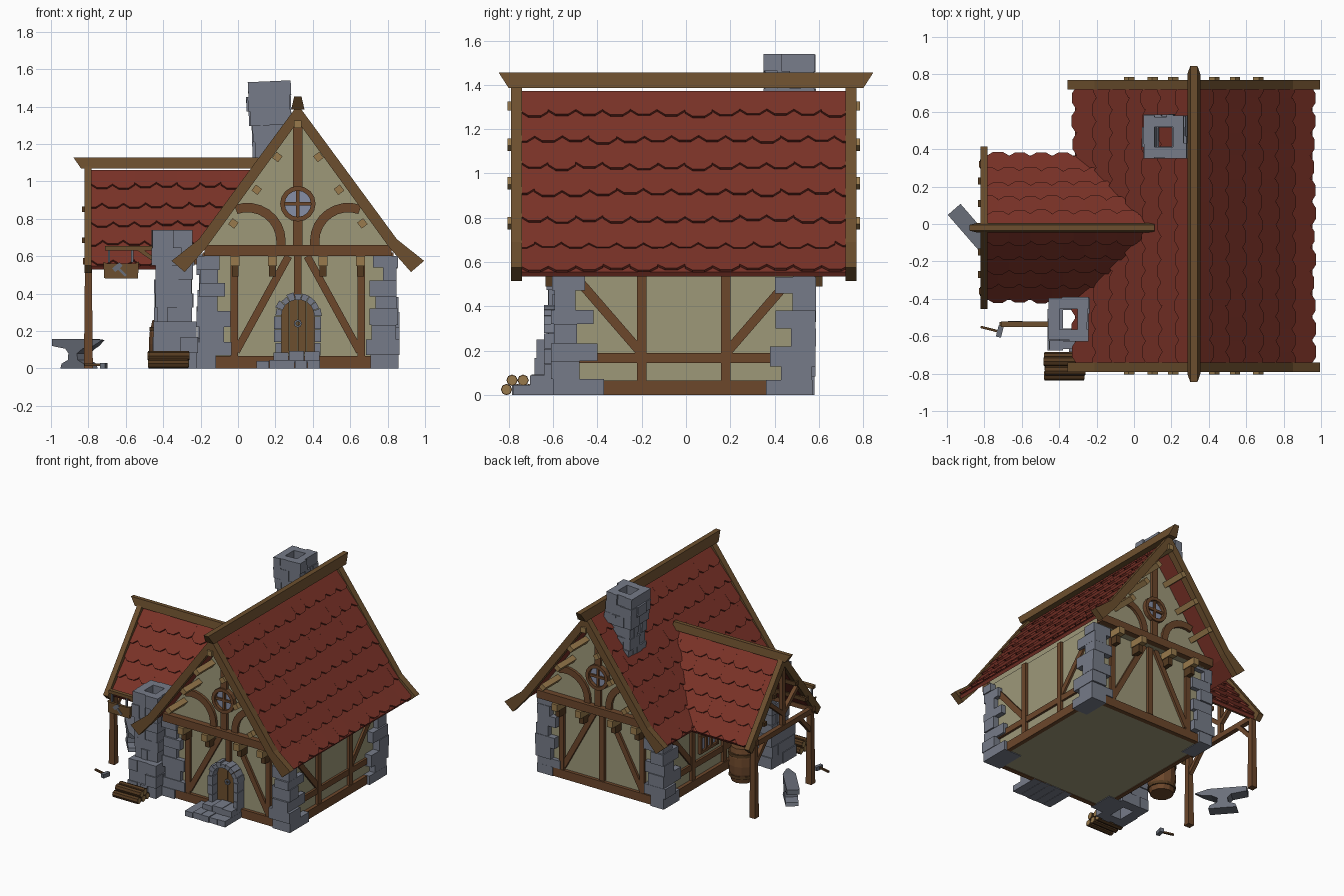
import bpy, bmesh, math, random
from mathutils import Vector, Matrix

if "Cube" in bpy.data.objects:
    bpy.data.objects.remove(bpy.data.objects["Cube"])
random.seed(4)
U = random.uniform
CX, CY = 0.32, -0.01          # centre of the main house

COLORS = dict(roof_red=(122, 50, 39), plaster=(157, 152, 121), stone=(118, 123, 136), timber=(108, 71, 43),
              oak=(108, 79, 46), light_wood=(152, 122, 76), bark=(84, 58, 32), iron=(106, 111, 122), glass=(134, 142, 166))
MATS, PARTS = {}, {}
for n, c in COLORS.items():
    MATS[n] = bpy.data.materials.new(n)
    MATS[n].diffuse_color = [((v / 255 + 0.055) / 1.055) ** 2.4 for v in c] + [1]

def part(name, mat):
    if name not in PARTS:
        PARTS[name] = (bmesh.new(), mat)
    return PARTS[name][0]

def prism(bm, pts, vec):
    a = [bm.verts.new(p) for p in pts]
    b = [bm.verts.new(Vector(p) + Vector(vec)) for p in pts]
    n = len(a)
    bm.faces.new(a[::-1]); bm.faces.new(b)
    for i in range(n):
        bm.faces.new((a[i], a[(i + 1) % n], b[(i + 1) % n], b[i]))
    return a + b

def box(bm, x0, x1, y0, y1, z0, z1):
    return prism(bm, [(x0, y0, z0), (x1, y0, z0), (x1, y1, z0), (x0, y1, z0)], (0, 0, z1 - z0))

def bar(bm, p, q, n, w, depth):
    p, q, n = Vector(p), Vector(q), Vector(n)
    s = (q - p).normalized().cross(n) * w / 2
    return prism(bm, [p + s, q + s, q - s, p - s], n * depth)

def H(d, y, z):
    return Vector((CX + d, CY + y, z))

def arc(bm, cd, cz, r0, r1, a0, a1, n, y, dy, sx=1, gap=0):
    for i in range(n):
        t0, t1 = [math.radians(a0 + (a1 - a0) * k / n) for k in (i, i + 1 - gap)]
        j = U(0, 0.012) if gap else 0
        prism(bm, [H(sx * (cd + r * math.cos(t)), y, cz + r * math.sin(t))
                   for r, t in ((r0, t0), (r1 + j, t0), (r1 + j, t1), (r0, t1))], (0, dy, 0))

def rod(bm, c, r, n, axis, length):
    ax = Vector(axis); u = ax.orthogonal().normalized(); v = ax.cross(u)
    return prism(bm, [Vector(c) + r * (u * math.cos(2 * math.pi * i / n) + v * math.sin(2 * math.pi * i / n))
                      for i in range(n)], ax * length)

def stack(bm, cx, cy, hx, hy, t, z0, z1, courses):
    """Hollow stone shaft laid in jittered, alternating courses."""
    h = (z1 - z0) / courses
    for i in range(courses):
        a = z0 + i * h
        for s in (-1, 1):
            L, M = (hx, hy - t) if i % 2 else (hx - t, hy)
            c = U(-0.35, 0.35) * L
            for p, q in ((-L, c), (c, L)):
                box(bm, cx + p, cx + q, cy + s * (hy - t), cy + s * (hy + U(-0.01, 0.01)), a, a + h)
            c = U(-0.35, 0.35) * M
            for p, q in ((-M, c), (c, M)):
                box(bm, cx + s * (hx - t), cx + s * (hx + U(-0.01, 0.01)), cy + p, cy + q, a, a + h)

def roof(name, prof, t0, t1, count, rows, place):
    """Two slopes of overlapping clipped-corner tiles on a deck."""
    bm = part(name, 'roof_red')
    P = [Vector(p) for p in prof]
    total = sum((b - a).length for a, b in zip(P, P[1:]))
    def at(s):
        for a, b in zip(P, P[1:]):
            l = (b - a).length
            if s <= l + 1e-6 or b is P[-1]:
                u = (b - a) / l
                return a + u * s, Vector((-u.y, u.x))
            s -= l
    w = (t1 - t0) / count
    for side in (-1, 1):
        low = [p - Vector((0.012, 0.02)) for p in P]
        low[0] = Vector((0, P[0].y - 0.036))
        prism(bm, [place(side * p.x, t0, p.y) for p in P + low[::-1]], place(0, t1, 0) - place(0, t0, 0))
        for r in range(rows):
            s0, s1 = max(0, r * total / rows - 0.035), (r + 1) * total / rows
            for k in range(count + r % 2):
                t, e = t0 + (k - 0.5 * (r % 2)) * w, s1 + U(-0.008, 0.008)
                pts = []
                for a, s, lift in ((0, s0, .002), (1, s0, .002), (1, e - .028, .017), (.72, e, .02), (.28, e, .02), (0, e - .028, .017)):
                    p, nrm = at(s)
                    p = p + nrm * lift
                    pts.append(place(side * p.x, min(max(t + a * w, t0), t1), p.y))
                nrm = at((s0 + s1) / 2)[1] * -0.014
                prism(bm, pts, place(side * nrm.x, 0, nrm.y) - place(0, 0, 0))
    return bm

# Walls: ground floor and jettied gable storey
box(part('house_walls', 'plaster'), CX - .49, CX + .49, CY - .55, CY + .55, 0.005, .62)
prism(part('gable_walls', 'plaster'), [H(d, -.60, z) for d, z in ((-.48, .6), (.48, .6), (.48, .67), (0, 1.325), (-.48, .67))], (0, 1.2, 0))

# Main roof, side roof (cut where it meets the main slope) and ridge beams
roof('main_roof_tiles', [(0, 1.372), (.53, .655), (.635, .555)], -.745, .735, 12, 7, lambda d, t, z: Vector((CX + d, t, z)))
bm = roof('side_roof_tiles', [(0, 1.06), (.385, .548)], -.785, .14, 8, 5, lambda d, t, z: Vector((t, -.02 + d, z)))
bmesh.ops.bisect_plane(bm, geom=bm.verts[:] + bm.edges[:] + bm.faces[:], plane_co=(CX, 0, 1.372), plane_no=(-.717, 0, .53), clear_inner=True)
for v in prism(part('main_ridge_beam', 'oak'), [(CX - .035, y, z) for y, z in ((-.845, 1.455), (.845, 1.455), (.80, 1.385), (-.80, 1.385))], (.07, 0, 0)):
    if v.co.z > 1.42: v.co.x = CX + (v.co.x - CX) * .55
for v in prism(part('side_ridge_beam', 'oak'), [(x, -.045, z) for x, z in ((-.88, 1.128), (.11, 1.128), (.11, 1.07), (-.84, 1.07))], (0, .05, 0)):
    if v.co.z > 1.1: v.co.y = -.02 + (v.co.y + .02) * .6

# Front and back gables
for sy, tag in ((-1, 'front'), (1, 'back')):
    n = (0, sy, 0)
    tb = part(tag + '_gable_timbers', 'timber')
    bar(tb, H(-.50, sy * .59, .63), H(.50, sy * .59, .63), n, .06, .055)
    bar(tb, H(-.47, sy * .54, .033), H(.47, sy * .54, .033), n, .065, .035)
    bar(tb, H(0, sy * .6, .96), H(0, sy * .6, 1.31), n, .05, .022)
    bar(tb, H(0, sy * .6, .65), H(0, sy * .6, .80), n, .05, .022)
    bar(tb, H(0, sy * .55, .07 if sy > 0 else .38), H(0, sy * .55, .6), n, .04, .022)
    for sx in (-1, 1):
        bar(tb, H(sx * .34, sy * .55, .06), H(sx * .34, sy * .55, .6), n, .04, .022)
        bar(tb, H(sx * .33, sy * .55, .09), H(sx * .05, sy * .55, .6), n, .04, .018)
        bar(tb, H(sx * .09, sy * .6, .65), H(sx * .09, sy * .6, .69), n, .05, .02)
        arc(tb, -.27, .68, .155, .205, 0, 110, 8, sy * .6, sy * .02, sx)
        # bargeboards, purlin ends and jetty brackets
        prism(part(tag + '_bargeboards', 'oak'), [H(sx * d, sy * .78, z) for d, z in
              ((0, 1.41), (.53, .69), (.675, .575), (.605, .515), (.49, .645), (0, 1.32))], (0, -sy * .05, 0))
        for d, z in ((.11, 1.13), (.22, .955), (.345, .775)):
            bar(part(tag + '_purlin_ends', 'light_wood'), H(sx * (d - .012), sy * .58, z + .016), H(sx * (d + .012), sy * .58, z - .016), n, .04, .215)
        for d in (.335, .135):
            box(part(tag + '_joist_ends', 'light_wood'), CX + sx * d - .024, CX + sx * d + .024, CY + sy * .5, CY + sy * .665, .548, .6)
            box(part(tag + '_jetty_brackets', 'bark'), CX + sx * d - .018, CX + sx * d + .018, CY + sy * .5, CY + sy * .625, .49, .548)
    bar(part(tag + '_purlin_ends', 'light_wood'), H(0, sy * .58, 1.325), H(0, sy * .58, 1.285), n, .04, .215)
    # round window
    arc(part(tag + '_window_frame', 'timber'), 0, .88, .07, .095, 0, 360, 16, sy * .598, sy * .035)
    for a, b in (((-.07, .88), (.07, .88)), ((0, .81), (0, .95))):
        bar(part(tag + '_window_frame', 'timber'), H(a[0], sy * .6, a[1]), H(b[0], sy * .6, b[1]), n, .018, .02)
    rod(part(tag + '_window_glass', 'glass'), H(0, sy * .599, .88), .072, 16, n, .008)

# Side wall timbers and stone corners
for sx, tag in ((-1, 'left'), (1, 'right')):
    tb, n = part(tag + '_wall_timbers', 'timber'), (sx, 0, 0)
    S = lambda y, z: H(sx * .485, y, z)
    bar(tb, S(-.56, .033), S(.56, .033), n, .065, .032)
    bar(tb, S(-.55, .168), S(.55, .168), n, .045, .022)
    for sy in (-1, 1):
        bar(tb, S(sy * .19, .06), S(sy * .19, .62), n, .042, .026)
        bar(tb, S(sy * .46, .5), S(sy * .2, .2), n, .042, .02)
        q, z = part('stone_corners', 'stone'), 0
        for i in range(8):
            h = U(.06, .09) if i < 7 else max(.6 - z, .03)
            lx, ly = ((.19, .14) if i % 2 else (.13, .21))
            k = .007 * i + U(-.02, .02)
            ox, oy = .535 + U(-.012, .01) + (.012 if i < 2 else 0), .59 + U(-.012, .01)
            box(q, CX + sx * (ox - lx + k), CX + sx * ox, CY + sy * (oy - ly + k), CY + sy * oy, z, z + h)
            z += h

# Left wall window
box(part('side_window_glass', 'glass'), CX - .497, CX - .48, -.10, .08, .25, .46)
for y in (-.11, -.04, .02, .09):
    bar(part('side_window_frame', 'timber'), (CX - .485, y, .23), (CX - .485, y, .48), (-1, 0, 0), .018, .03)
for z in (.24, .355, .47):
    bar(part('side_window_frame', 'timber'), (CX - .485, -.12, z), (CX - .485, .10, z), (-1, 0, 0), .02, .028)

# Door with stone arch and steps
for i in range(4):
    a, b = -.09 + .045 * i, -.047 + .045 * i
    top = lambda d: .28 + math.sqrt(max(0, .092 ** 2 - d * d))
    prism(part('door_planks', 'oak'), [H(a, -.57, .08), H(b, -.57, .08), H(b, -.57, top(b)), H((a + b) / 2, -.57, top((a + b) / 2)), H(a, -.57, top(a))], (0, .03, 0))
arc(part('door_arch', 'stone'), 0, .28, .088, .118, 0, 180, 9, -.63, .1, 1, .06)
for sx in (-1, 1):
    for k in range(3):
        box(part('door_arch', 'stone'), CX + sx * .088, CX + sx * U(.118, .13), CY - .63, CY - .53, .07 + k * .07, .137 + k * .07)
arc(part('door_ring', 'iron'), 0, .24, .011, .022, 0, 360, 8, -.58, .012)
for i in range(5):
    box(part('door_steps', 'stone'), .10 + .068 * i, .166 + .068 * i, -.79 + U(-.012, .012), -.55, 0, .042 + U(-.004, .004))
for i in range(3):
    box(part('door_steps', 'stone'), .19 + .083 * i, .271 + .083 * i, -.70 + U(-.01, .01), -.55, .03, .088 + U(-.005, .005))

# Leaning roof chimney
bm = part('roof_chimney', 'stone')
stack(bm, .165, .465, .088, .10, .05, .96, 1.30, 4)
stack(bm, .170, .465, .112, .115, .062, 1.30, 1.535, 3)
bmesh.ops.rotate(bm, verts=bm.verts[:], cent=(.17, .465, 1.3), matrix=Matrix.Rotation(math.radians(-2.5), 3, 'Y'))

# Forge flue beside the front corner
bm = part('forge_flue', 'stone')
stack(bm, -.335, -.53, .12, .145, .075, 0, .25, 3)
stack(bm, -.34, -.51, .10, .11, .06, .25, .55, 4)
stack(bm, -.35, -.51, .108, .115, .06, .55, .74, 2)

# Open side shelter frame
fr = part('shelter_frame', 'timber')
for s in (-1, 1):
    y = -.02 + s * .34
    for v in box(fr, -.818, -.782, y - .018, y + .018, 0, .57):
        if v.co.z < .1: v.co.x += .006 * (1 if v.co.x > -.8 else -1); v.co.y += .006 * (1 if v.co.y > y else -1)
    box(fr, -.83, -.17, y - .018, y + .018, .555, .59)
    bar(fr, (-.815, y, .40), (-.815, y - s * .15, .56), (1, 0, 0), .03, .03)
    bar(fr, (-.815, -.02, .66), (-.815, -.02 + s * .17, .80), (1, 0, 0), .03, .03)
    prism(part('shelter_bargeboards', 'oak'), [(-.822, -.02 + s * d, z) for d, z in ((0, 1.11), (.435, .55), (.395, .51), (0, 1.025))], (.04, 0, 0))
    for d, z in ((.13, .865), (.25, .70)):
        box(part('shelter_purlins', 'bark'), -.835, -.1, -.02 + s * d - .018, -.02 + s * d + .018, z - .03, z)
bar(fr, (-.82, -.38, .56), (-.82, .34, .56), (1, 0, 0), .04, .035)
bar(fr, (-.815, -.02, .56), (-.815, -.02, 1.04), (1, 0, 0), .035, .03)

# Hanging sign with a plain hammer relief
sg = part('sign_bracket', 'oak')
box(sg, -.71, -.44, -.55, -.52, .63, .655)
bar(sg, (-.44, -.545, .575), (-.54, -.545, .645), (0, 1, 0), .022, .02)
for x in (-.69, -.565):
    box(part('sign_hangers', 'iron'), x - .006, x + .006, -.541, -.529, .565, .64)
prism(part('sign_board', 'oak'), [(x, -.545, z) for x, z in ((-.72, .57), (-.70, .56), (-.55, .56), (-.53, .572), (-.535, .48), (-.715, .482))], (0, .02, 0))
for y in (-.552, -.525):
    bar(part('sign_hammer_relief', 'iron'), (-.665, y, .525), (-.625, y, .558), (0, 1, 0), .026, .007)
    bar(part('sign_hammer_relief', 'iron'), (-.645, y, .54), (-.60, y, .495), (0, 1, 0), .012, .007)

# Anvil, turned on the ground
bm = part('anvil', 'iron')
for v in prism(bm, [(x, -.045, z) for x, z in ((-.10, 0), (.10, 0), (.09, .025), (.04, .045), (.035, .08), (.08, .105), (.14, .12), (.20, .152),
               (.10, .158), (-.17, .158), (-.17, .12), (-.06, .105), (-.035, .08), (-.04, .045), (-.09, .025))], (0, .09, 0)):
    if v.co.x > .12: v.co.y *= .15 if v.co.x > .18 else .5
bmesh.ops.transform(bm, verts=bm.verts[:], matrix=Matrix.Translation((-.85, -.05, 0)) @ Matrix.Rotation(math.radians(-49), 4, 'Z'))

# Hammer on the ground
bar(part('hammer_handle', 'bark'), (-.82, -.55, .012), (-.715, -.577, .012), (0, 0, 1), .013, .013)
bar(part('hammer_head', 'iron'), (-.71, -.545, 0), (-.725, -.605, 0), (0, 0, 1), .028, .03)

# Firewood
for y, z in ((-.81, .025), (-.76, .025), (-.71, .025), (-.785, .067), (-.735, .067)):
    x = -.475 + U(-.008, .008)
    rod(part('firewood', 'bark'), (x, y, z), .0255, 8, (1, 0, 0), .21)
    rod(part('firewood_ends', 'light_wood'), (x - .003, y, z), .021, 8, (1, 0, 0), .216)

# Barrel under the shelter
bm, prev = part('barrel', 'timber'), None
for z, r in ((0, .082), (.07, .098), (.13, .102), (.19, .098), (.26, .082)):
    ring = [bm.verts.new((-.375 + r * math.cos(i * math.pi / 6), -.15 + r * math.sin(i * math.pi / 6), z)) for i in range(12)]
    if prev:
        for i in range(12):
            bm.faces.new((prev[i], prev[(i + 1) % 12], ring[(i + 1) % 12], ring[i]))
    else:
        bm.faces.new(ring[::-1])
    prev = ring
bm.faces.new(prev)
for z, r in ((.035, .095), (.20, .099)):
    rod(part('barrel_hoops', 'bark'), (-.375, -.15, z), r + .004, 12, (0, 0, 1), .022)

# Turn every part into an object
for name, (bm, mat) in PARTS.items():
    bmesh.ops.recalc_face_normals(bm, faces=bm.faces[:])
    me = bpy.data.meshes.new(name)
    bm.to_mesh(me); bm.free()
    me.materials.append(MATS[mat])
    bpy.context.collection.objects.link(bpy.data.objects.new(name, me))

for m in bpy.data.materials:
    if m.users and not m.is_grease_pencil:
        m.use_nodes = True
        m.node_tree.nodes["Principled BSDF"].inputs["Base Color"].default_value = m.diffuse_color
